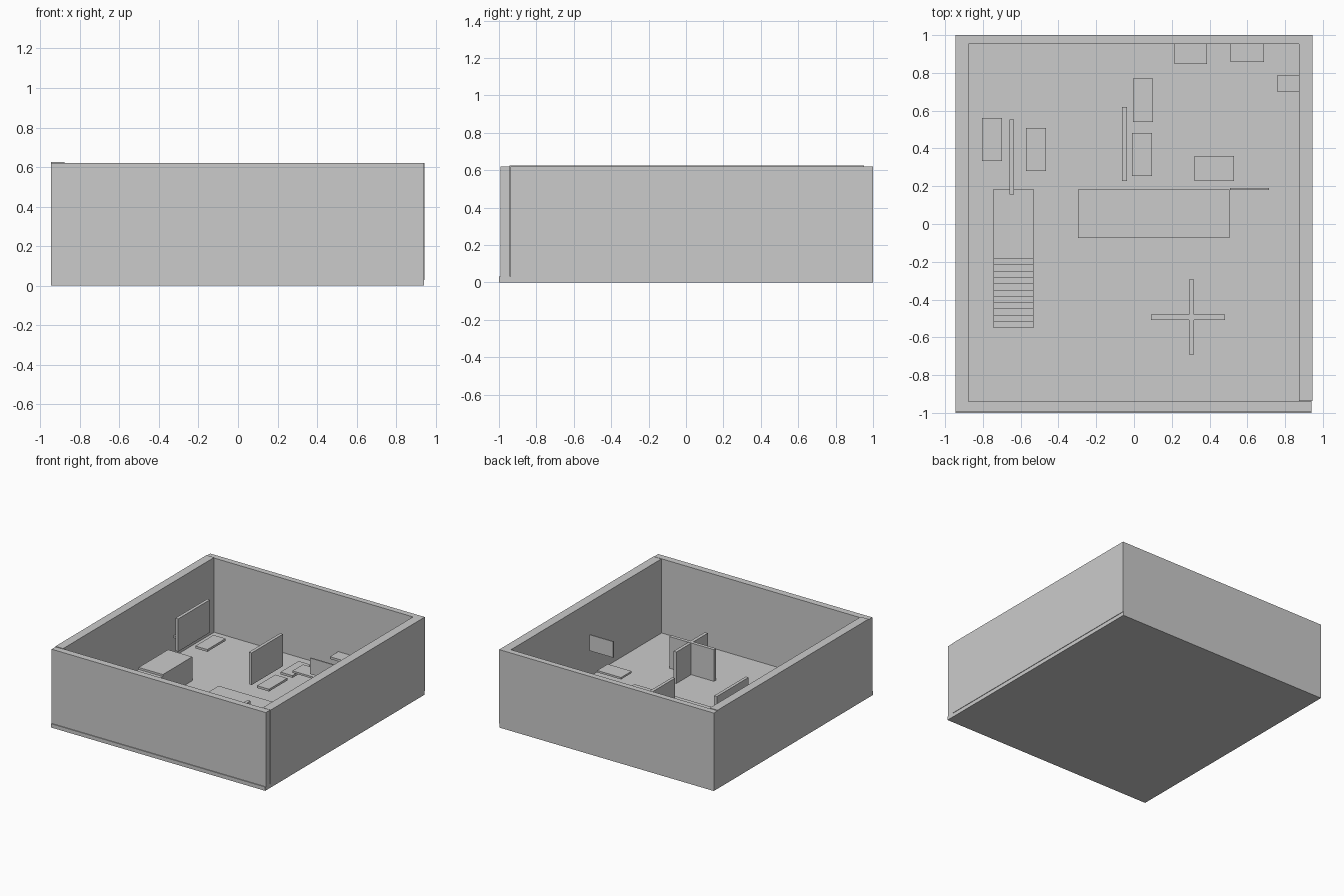
import bpy
import bmesh
from mathutils import Vector

if "Cube" in bpy.data.objects:
    bpy.data.objects.remove(bpy.data.objects["Cube"])


def box(name, x, y, z):
    """Axis-aligned box given by (min, max) on each axis."""
    bm = bmesh.new()
    bmesh.ops.create_cube(bm, size=1)
    lo, hi = Vector((x[0], y[0], z[0])), Vector((x[1], y[1], z[1]))
    for v in bm.verts:
        v.co = (lo + hi) / 2 + v.co * (hi - lo)
    return add_mesh(name, bm)


def add_mesh(name, bm):
    bmesh.ops.recalc_face_normals(bm, faces=bm.faces)
    mesh = bpy.data.meshes.new(name)
    bm.to_mesh(mesh)
    bm.free()
    obj = bpy.data.objects.new(name, mesh)
    bpy.context.collection.objects.link(obj)
    return obj


FLOOR = 0.03
TOP = 0.62

# Room shell
box("floor", (-0.945, 0.94), (-1, 1), (0, FLOOR))
box("front_wall", (-0.945, 0.94), (-0.993, -0.94), (FLOOR, TOP))
box("back_wall", (-0.945, 0.94), (0.953, 1), (FLOOR, TOP))
box("left_wall", (-0.945, -0.877), (-0.945, 0.953), (FLOOR, 0.625))
box("right_wall", (0.873, 0.944), (-0.937, 1), (FLOOR, TOP))

# Staircase: one stepped profile with the landing, extruded sideways
STEPS = 11
Y0, Y1, HIGH = -0.55, -0.185, 0.22
run = (Y1 - Y0) / STEPS
rise = (HIGH - FLOOR) / (STEPS + 1)
profile = [(Y0, FLOOR)]
for i in range(STEPS + 1):
    y, z = Y0 + i * run, FLOOR + (i + 1) * rise
    end = y + run if i < STEPS else 0.185
    profile += [(y, z), (end, z)]
profile.append((0.185, FLOOR))
bm = bmesh.new()
face = bm.faces.new([bm.verts.new((-0.745, y, z)) for y, z in profile])
side = bmesh.ops.extrude_face_region(bm, geom=[face])["geom"]
bmesh.ops.translate(bm, vec=(0.213, 0, 0),
                    verts=[g for g in side if isinstance(g, bmesh.types.BMVert)])
add_mesh("stairs_and_landing", bm)

# Partition panels at three levels
box("upper_partition", (-0.66, -0.635), (0.155, 0.553), (0.245, 0.505))
box("middle_partition", (-0.063, -0.038), (0.227, 0.62), (0.112, 0.367))
box("cross_partition_wide", (0.09, 0.483), (-0.507, -0.48), (FLOOR, 0.282))
box("cross_partition_deep", (0.291, 0.317), (-0.69, -0.295), (FLOOR, 0.28))

# Desk tops beside the partitions
for i, (x, y, z) in enumerate([(-0.805, 0.333, 0.25), (-0.572, 0.28, 0.25),
                               (-0.005, 0.54, 0.095), (-0.01, 0.253, 0.095)]):
    box(f"desk_top_{i + 1}", (x, x + 0.106), (y, y + 0.229), (z - 0.009, z + 0.009))

# Wall shelves
box("back_shelf_left", (0.215, 0.387), (0.847, 0.953), (0.15, 0.168))
box("back_shelf_right", (0.512, 0.687), (0.858, 0.953), (0.15, 0.168))
box("side_shelf", (0.76, 0.873), (0.7, 0.79), (0.15, 0.168))

# Central platform, screen and table
box("low_platform", (-0.297, 0.505), (-0.073, 0.182), (FLOOR, 0.053))
box("screen", (0.507, 0.715), (0.181, 0.191), (0.363, 0.49))
box("table_top", (0.32, 0.53), (0.227, 0.36), (0.305, 0.32))
